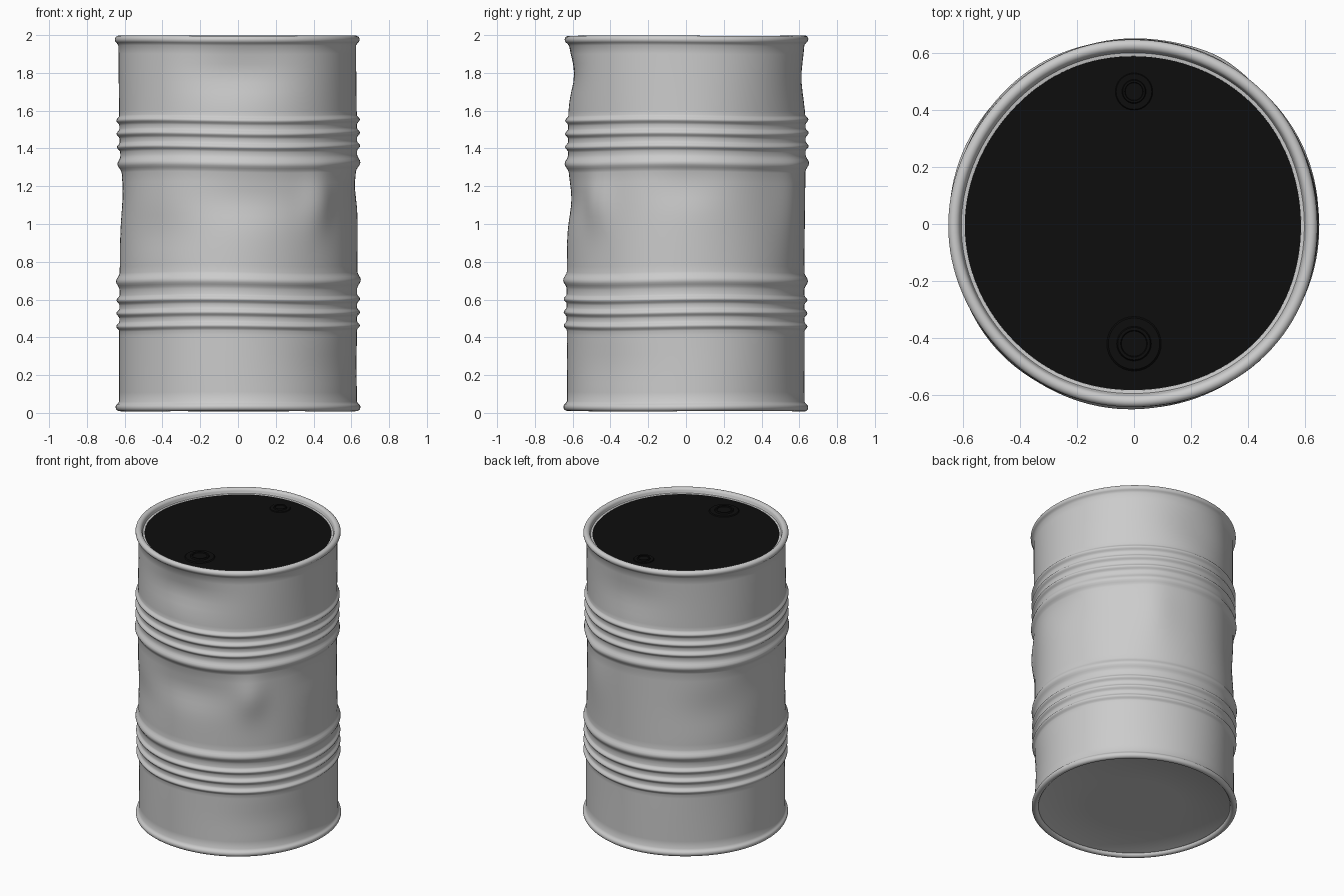
import bpy, bmesh, math
from mathutils import Vector

if "Cube" in bpy.data.objects:
    bpy.data.objects.remove(bpy.data.objects["Cube"])

SEG = 128

# dents and bulges: angle (deg), height, angular width (deg), height width, depth
DENTS = [(-90, 1.80, 24, 0.12, -0.033), (90, 1.77, 22, 0.14, -0.022),
         (-85, 1.13, 24, 0.12, -0.022), (-48, 1.12, 9, 0.14, 0.028),
         (180, 1.18, 25, 0.16, -0.014), (0, 1.2, 16, 0.10, -0.014),
         (62, 1.15, 12, 0.25, 0.018), (140, 1.00, 20, 0.15, -0.012),
         (-130, 0.95, 22, 0.12, -0.010), (-40, 0.25, 25, 0.12, -0.008)]


def dent(x, y, z):
    """Batter a point on the drum wall."""
    r, a = math.hypot(x, y), math.atan2(y, x)
    d = 0.003 * math.sin(3 * a + 2 * z) + 0.002 * math.sin(5 * a - 4 * z)
    for deg, h, aw, hw, depth in DENTS:
        da = math.degrees(a) - deg
        da = (da + 180) % 360 - 180
        d += depth * math.exp(-(da / aw) ** 2 - ((z - h) / hw) ** 2)
    w = min(1, r / 0.6) ** 4
    k = (r + d * w) / max(r, 1e-6)
    dz = 0.005 * w * math.sin(3 * a + 1.5 * z) * math.sin(math.pi * (0.1 + 0.4 * z))
    return Vector((x * k, y * k, z + dz))


def lathe(name, profile, centre=(0, 0), battered=False, seg=SEG, color=None):
    """Spin a radius/height profile; a zero radius becomes a pole."""
    bm = bmesh.new()
    rings = []
    for r, z in profile:
        n = 1 if r == 0 else seg
        ring = []
        for i in range(n):
            a = 2 * math.pi * i / seg
            p = Vector((centre[0] + r * math.cos(a), centre[1] + r * math.sin(a), z))
            ring.append(bm.verts.new(dent(*p) if battered else p))
        rings.append(ring)
    for lo, hi in zip(rings, rings[1:]):
        for i in range(seg):
            j = (i + 1) % seg
            if len(lo) == 1:
                bm.faces.new((lo[0], hi[j], hi[i]))
            elif len(hi) == 1:
                bm.faces.new((lo[i], lo[j], hi[0]))
            else:
                bm.faces.new((lo[i], lo[j], hi[j], hi[i]))
    me = bpy.data.meshes.new(name)
    bm.to_mesh(me)
    bm.free()
    ob = bpy.data.objects.new(name, me)
    bpy.context.collection.objects.link(ob)
    if color:
        me.materials.append(color)
    bpy.ops.object.select_all(action='DESELECT')
    ob.select_set(True)
    bpy.context.view_layer.objects.active = ob
    bpy.ops.object.shade_smooth_by_angle(angle=math.radians(40))
    return ob


def bead(z, r, w, h, n=8):
    """Rounded rib standing out from the wall."""
    return [(r + h * math.sin(math.pi * i / n) ** 2, z - w + 2 * w * i / n)
            for i in range(n + 1)]


def rim(z, a0, a1, n=14):
    """Rolled rim bead."""
    return [(0.627 + 0.021 * math.cos(math.radians(a0 + (a1 - a0) * i / n)),
             z + 0.021 * math.sin(math.radians(a0 + (a1 - a0) * i / n)))
            for i in range(n + 1)]


# drum wall: base, lower rim, ribs, upper rim, lip down to the lid
R = 0.629
wall = [(0, 0.035), (0.3, 0.035), (0.588, 0.035), (0.598, 0.03)] + rim(0.030, 180, 420)
wall += [(R, 0.06)] + [(R, 0.06 + 0.05 * i) for i in range(1, 8)]
for z in (0.46, 0.53, 0.60):
    wall += bead(z, R, 0.026, 0.016)
wall += bead(0.70, R, 0.045, 0.019)
wall += [(R, 0.78 + 0.044 * i) for i in range(11)]
wall += bead(1.32, R, 0.045, 0.019)
for z in (1.41, 1.48, 1.55):
    wall += bead(z, R, 0.026, 0.016)
wall += [(R, 1.60 + 0.05 * i) for i in range(7)] + [(R, 1.945)]
wall += rim(1.976, -60, 180) + [(0.602, 1.966), (0.590, 1.964), (0.586, 1.955)]
lathe("drum_body", wall, battered=True)

# black lid
black = bpy.data.materials.new("black_lid")
black.diffuse_color = (0.004, 0.004, 0.004, 1)
black.use_nodes = True
black.node_tree.nodes["Principled BSDF"].inputs["Base Color"].default_value = black.diffuse_color
lathe("lid", [(0.596, 1.963), (0.4, 1.963), (0.2, 1.963), (0, 1.963)],
      battered=True, color=black)

# bung caps, large at the front and small at the back
for name, y, r in (("large_bung", -0.42, 0.098), ("small_bung", 0.465, 0.068)):
    lathe(name, [(r, 1.960), (r * 0.92, 1.968), (r * 0.62, 1.968), (r * 0.58, 1.976),
                 (r * 0.48, 1.976), (r * 0.45, 1.970), (0, 1.970)],
          centre=(0, y), seg=32, color=black)
